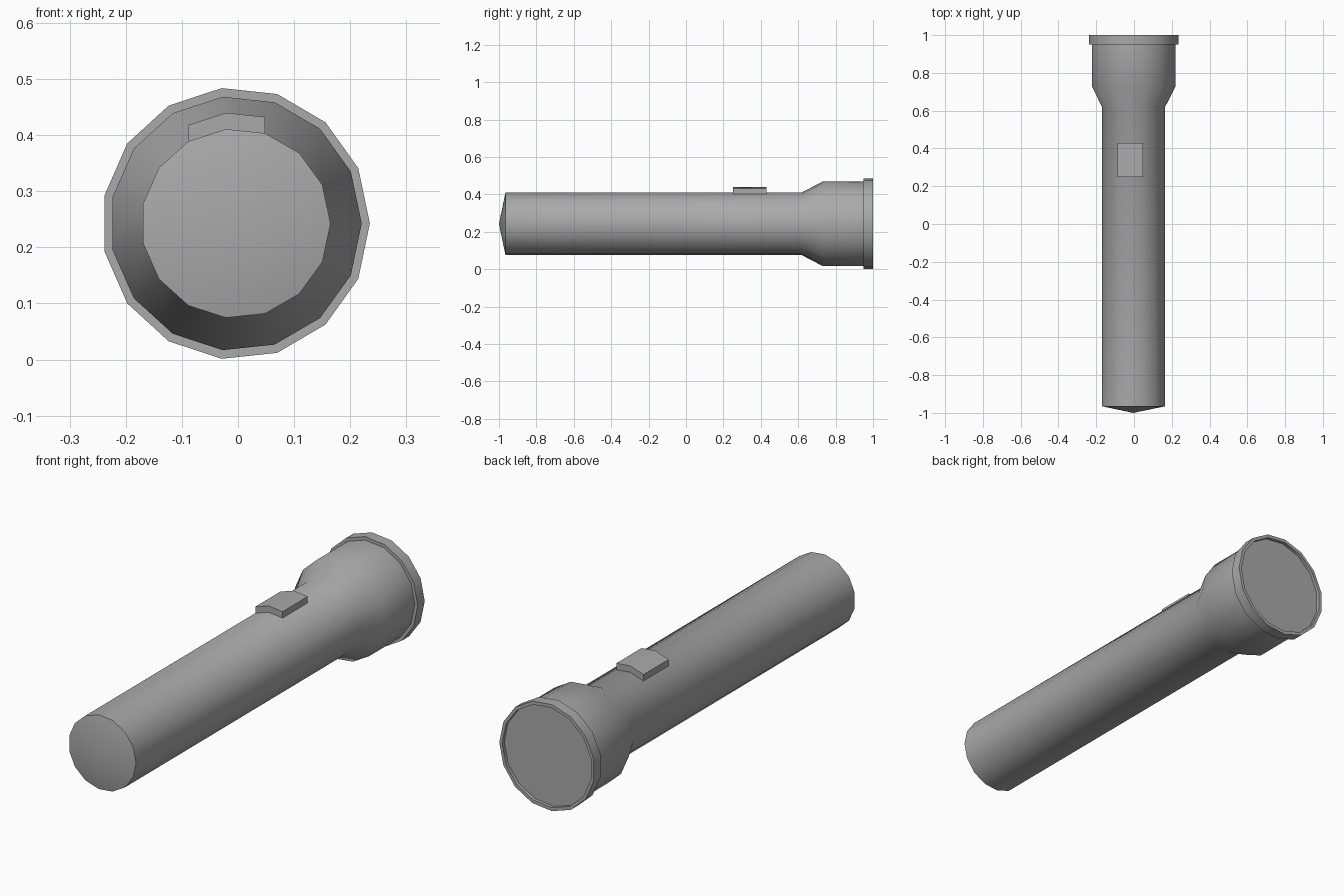
import bpy, bmesh, math

cube = bpy.data.objects.get("Cube")
if cube:
    bpy.data.objects.remove(cube, do_unlink=True)

SIDES = 15
CX, CZ = -0.004, 0.2425

grey = bpy.data.materials.new("grey")
grey.use_nodes = True
COLOUR = (0.4, 0.4, 0.4, 1)
grey.diffuse_color = COLOUR
grey.node_tree.nodes["Principled BSDF"].inputs["Base Color"].default_value = COLOUR


def ring_point(i, rx, rz, y):
    a = math.tau * i / SIDES
    return (CX + rx * math.cos(a), y, CZ + rz * math.sin(a))


def finish(name, bm):
    bmesh.ops.recalc_face_normals(bm, faces=bm.faces)
    mesh = bpy.data.meshes.new(name)
    bm.to_mesh(mesh)
    bm.free()
    mesh.materials.append(grey)
    obj = bpy.data.objects.new(name, mesh)
    bpy.context.collection.objects.link(obj)
    bpy.ops.object.select_all(action='DESELECT')
    obj.select_set(True)
    bpy.context.view_layer.objects.active = obj
    bpy.ops.object.shade_smooth_by_angle(angle=math.radians(30))
    return obj


def lathe(name, profile, apex=None):
    """Skin rings of (y, rx, rz); the first may close in a point, the last is capped."""
    bm = bmesh.new()
    rings = [[bm.verts.new(ring_point(i, rx, rz, y)) for i in range(SIDES)]
             for y, rx, rz in profile]
    for a, b in zip(rings, rings[1:]):
        for i in range(SIDES):
            j = (i + 1) % SIDES
            bm.faces.new((a[i], a[j], b[j], b[i]))
    if apex is not None:
        tip = bm.verts.new((CX, apex, CZ))
        for i in range(SIDES):
            bm.faces.new((tip, rings[0][i], rings[0][(i + 1) % SIDES]))
    bm.faces.new(rings[-1])
    return finish(name, bm)


# Handle with a shallow pointed end, flaring into the head
lathe("body_and_head", [(-0.965, 0.169, 0.169), (0.62, 0.169, 0.169),
                        (0.73, 0.2245, 0.227), (0.95, 0.2245, 0.227)], apex=-1)

# Rim around the head, with the recessed lens closing it
lathe("rim_and_lens", [(0.95, 0.2245, 0.227), (0.95, 0.239, 0.2425),
                       (1, 0.239, 0.2425), (1, 0.2245, 0.227),
                       (0.985, 0.2245, 0.227)])

# Switch: two facets of the handle raised straight up
bm = bmesh.new()
sections = []
for y in (0.25, 0.43):
    base = [ring_point(i, 0.169, 0.169, y) for i in (3, 4, 5)]
    top = [(x, yy, z + 0.029) for x, yy, z in reversed(base)]
    sections.append([bm.verts.new(p) for p in base + top])
front, back = sections
bm.faces.new(front)
bm.faces.new(back)
for i in range(len(front)):
    j = (i + 1) % len(front)
    bm.faces.new((front[i], front[j], back[j], back[i]))
finish("switch", bm)
